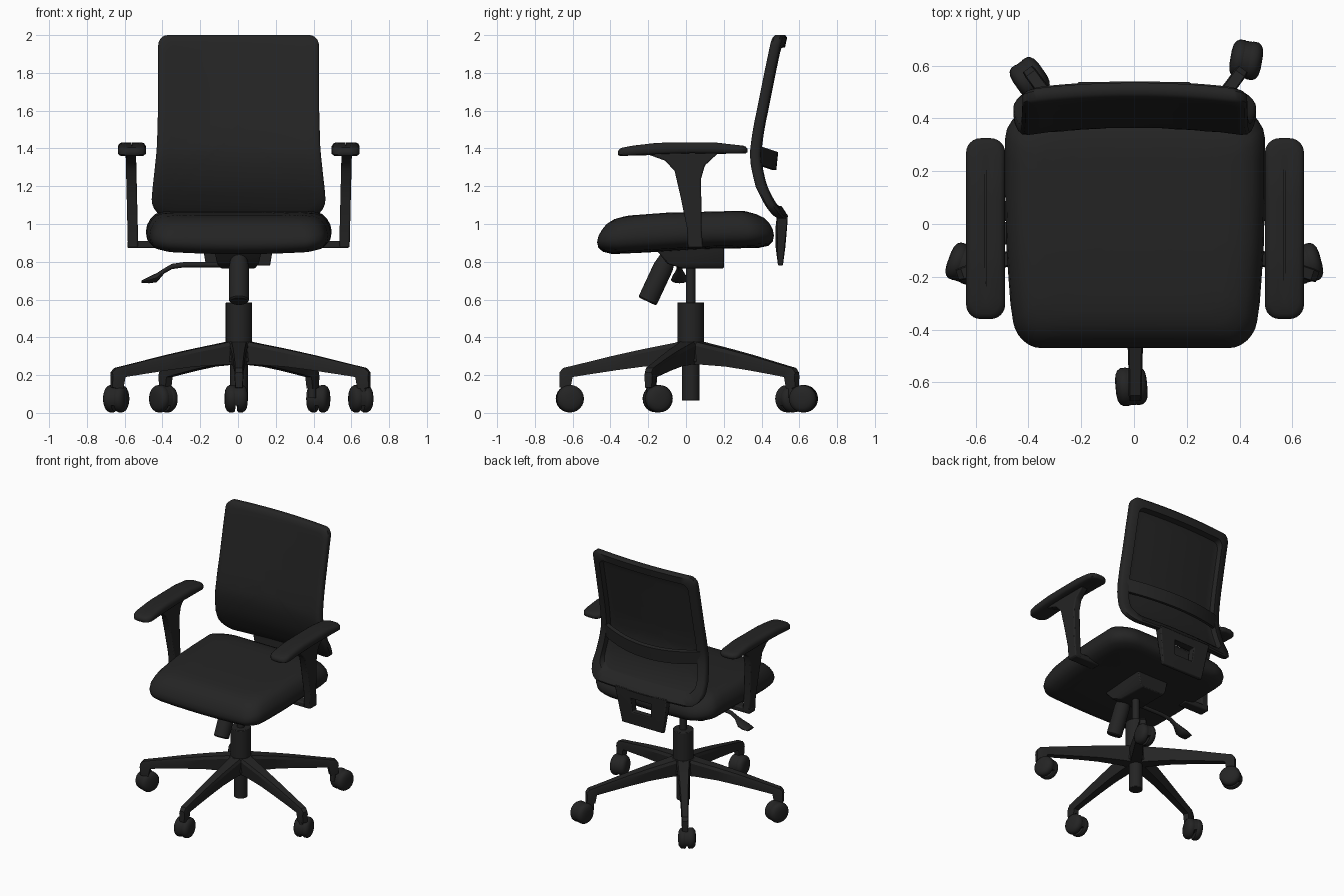
import bpy, bmesh, math
from mathutils import Matrix, Vector

if "Cube" in bpy.data.objects:
    bpy.data.objects.remove(bpy.data.objects["Cube"])

black = bpy.data.materials.new("charcoal black")
black.diffuse_color = (0.0175, 0.0175, 0.0175, 1)
black.use_nodes = True
black.node_tree.nodes["Principled BSDF"].inputs["Base Color"].default_value = black.diffuse_color


def lerp(table, t):
    """Piecewise-linear lookup in ((t, value), ...)."""
    if t <= table[0][0]:
        return table[0][1]
    for (a, va), (b, vb) in zip(table, table[1:]):
        if t <= b:
            return va + (vb - va) * (t - a) / (b - a)
    return table[-1][1]


def loft(name, rings, loop=False, bevel=0, matrix=None, angle=40):
    """Skin a list of equal-length rings; cap the ends unless looped."""
    bm = bmesh.new()
    vs = [[bm.verts.new(p) for p in r] for r in rings]
    n = len(vs[0])
    for a, b in zip(vs, vs[1:] + (vs[:1] if loop else [])):
        for i in range(n):
            j = (i + 1) % n
            bm.faces.new((a[i], a[j], b[j], b[i]))
    if not loop:
        bm.faces.new(vs[0])
        bm.faces.new(vs[-1])
    if matrix:
        bm.transform(matrix)
    bmesh.ops.recalc_face_normals(bm, faces=bm.faces)
    me = bpy.data.meshes.new(name)
    bm.to_mesh(me)
    bm.free()
    ob = bpy.data.objects.new(name, me)
    bpy.context.collection.objects.link(ob)
    me.materials.append(black)
    bpy.ops.object.select_all(action='DESELECT')
    ob.select_set(True)
    bpy.context.view_layer.objects.active = ob
    bpy.ops.object.shade_smooth_by_angle(angle=math.radians(angle))
    if bevel:
        m = ob.modifiers.new("bevel", 'BEVEL')
        m.width, m.segments = bevel, 2
    return ob


def rounded_rect(hx, y0, y1, r0, r1, n=10):
    """Outline with corner radius r0 at y0 and r1 at y1, straight edges split."""
    pts = []
    for cx, cy, r, a0 in ((hx - r0, y0 + r0, r0, -90), (hx - r1, y1 - r1, r1, 0),
                          (r1 - hx, y1 - r1, r1, 90), (r0 - hx, y0 + r0, r0, 180)):
        for k in range(7):
            a = math.radians(a0 + 15 * k)
            pts.append((cx + r * math.cos(a), cy + r * math.sin(a)))
    out = []
    for i, p in enumerate(pts):
        q = pts[(i + 1) % len(pts)]
        steps = n if i % 7 == 6 else 1
        out += [(p[0] + (q[0] - p[0]) * k / steps, p[1] + (q[1] - p[1]) * k / steps)
                for k in range(steps)]
    return out


def inset(outline, d, hx, y0, y1):
    c, h = (y0 + y1) / 2, (y1 - y0) / 2
    return [(x * (1 - d / hx), c + (y - c) * (1 - d / h)) for x, y in outline]


def cushion(name, outline, size, rings, bottom, top, cx=0, bow=0):
    """Pad whose rings (inset, height fraction) lie between two height curves."""
    def height(x, y, f):
        low = lerp(bottom, y) + bow * (x / size[0]) ** 2
        return low + f * (lerp(top, y) - low)
    loft(name, [[(x + cx, y, height(x, y, f)) for x, y in inset(outline, d, *size)]
                for d, f in rings], angle=60)


def circle(r, z, n=24, c=(0, 0)):
    return [(c[0] + r * math.cos(2 * math.pi * k / n),
             c[1] + r * math.sin(2 * math.pi * k / n), z) for k in range(n)]


def box(name, x, y, z, bevel=0.008, matrix=None):
    return loft(name, [[(x[0], y[0], h), (x[1], y[0], h), (x[1], y[1], h), (x[0], y[1], h)]
                       for h in z], bevel=bevel, matrix=matrix)


# Seat cushion
seat_w = ((-0.47, 0.91), (-0.3, 0.96), (-0.1, 0.99), (0.1, 1), (0.35, 1), (0.47, 0.95))
seat = [(x * lerp(seat_w, y), y) for x, y in rounded_rect(0.492, -0.47, 0.465, 0.1, 0.14)]
cushion("seat", seat, (0.492, -0.47, 0.465),
        [(0.4, 0), (0.25, 0), (0.08, 0), (0.03, 0.06), (0.006, 0.2), (0, 0.38), (0.006, 0.58),
         (0.025, 0.78), (0.05, 0.91), (0.09, 0.98)] + [(0.14 + 0.06 * k, 1) for k in range(6)],
        ((-0.47, 0.845), (-0.38, 0.84), (-0.1, 0.855), (0.1, 0.868), (0.47, 0.875)),
        ((-0.47, 0.99), (-0.4, 1.025), (-0.3, 1.045), (-0.1, 1.06), (0.3, 1.07), (0.47, 1.035)),
        cx=0.004, bow=0.02)

# Curved backrest: front panel, raised rim and recessed back in one shell
back_y = ((1.03, 0.46), (1.1, 0.415), (1.2, 0.365), (1.3, 0.34), (1.38, 0.332), (1.5, 0.348),
          (1.6, 0.368), (1.8, 0.408), (2.0, 0.45))
back_w = ((1.03, 1.0), (1.15, 1.0), (1.25, 0.975), (1.4, 0.94), (1.6, 0.928), (2.0, 0.925))


def back_front(x, z):
    return lerp(back_y, z) + 0.03 * (1 - (x / 0.44) ** 2)


size = (0.46, 1.03, 2.0)
back = [(x * lerp(back_w, z), z) for x, z in rounded_rect(*size, 0.1, 0.055, 14)]
inner = [0.078 + 0.048 * k for k in range(8)]
rings = [(d, 0) for d in reversed(inner)] + [(0.04, 0), (0.012, 0.003), (0, 0.015), (0, 0.045),
         (0.012, 0.058), (0.064, 0.058), (0.072, 0.02)] + [(d, 0.018) for d in inner]
loft("backrest", [[(x + 0.003, back_front(x, z) + o, z) for x, z in inset(back, d, *size)]
                  for d, o in rings], angle=50)

# Lumbar band bowed out behind the backrest
band = []
for k in range(17):
    x = -0.4 + 0.05 * k
    s = (x / 0.4) ** 2
    y, z = 0.488 - 0.09 * s, 1.285 + 0.03 * s
    band.append([(x, y - 0.03, z), (x, y - 0.01, z), (x, y, z + 0.095), (x, y - 0.03, z + 0.1)])
loft("lumbar_band", band)

# Bracket joining seat and backrest, with a rectangular opening
outer = ((-0.215, 1.05), (0.215, 1.05), (0.17, 0.78), (-0.17, 0.78))
hole = ((-0.085, 0.985), (0.085, 0.985), (0.075, 0.88), (-0.075, 0.88))
bf = ((0.78, 0.487), (0.93, 0.468), (1.08, 0.485))
bb = ((0.78, 0.513), (0.93, 0.533), (1.08, 0.54))
loft("back_bracket", [[(x, lerp(t, z), z) for x, z in o]
                      for o, t in ((outer, bf), (outer, bb), (hole, bb), (hole, bf))],
     loop=True, bevel=0.006)

# Armrests: pad, flared stem and foot
stem = ((-0.22, 1.375), (-0.11, 1.335), (-0.06, 1.28), (-0.03, 1.15), (0.005, 0.98), (0.01, 0.875),
        (0.09, 0.875), (0.082, 0.98), (0.08, 1.24), (0.1, 1.31), (0.17, 1.375))
pad = rounded_rect(0.074, -0.36, 0.325, 0.055, 0.055)
for side, word in ((-1, "left"), (1, "right")):
    cushion(word + "_arm_pad", pad, (0.074, -0.36, 0.325),
            [(0.072, 0), (0.05, 0), (0.012, 0), (0, 0.2), (0, 0.65), (0.008, 0.9), (0.02, 1),
             (0.05, 1), (0.072, 1)],
            ((-0.36, 1.358), (-0.2, 1.368), (0, 1.375), (0.325, 1.372)),
            ((-0.36, 1.4), (-0.28, 1.415), (-0.15, 1.43), (0.15, 1.432), (0.325, 1.412)),
            cx=side * 0.566 + 0.004)
    loft(word + "_arm_stem", [[(side * (x + 0.012 * (z - 0.88) / 0.5) + 0.004, y, z)
                               for y, z in stem] for x in (0.532, 0.587)], bevel=0.008)
    box(word + "_arm_foot", sorted((side * 0.38, side * 0.585)), (0.012, 0.088), (0.872, 0.91))

# Tilt mechanism, tension knob and height lever under the seat
loft("tilt_mechanism", [[(-w, y0, z), (w, y0, z), (w, 0.2, z), (-w, 0.2, z)]
                        for w, y0, z in ((0.09, -0.02, 0.765), (0.11, -0.1, 0.79), (0.13, -0.17, 0.88))],
     bevel=0.006)
slope = Matrix.Translation((0.005, -0.205, 0.59)) @ Matrix.Rotation(math.radians(-25), 4, 'X')
loft("tension_knob", [circle(r, z) for r, z in
                      ((0.045, 0), (0.053, 0.008), (0.053, 0.2), (0.04, 0.27))], matrix=slope)
loft("height_lever", [[(x, -0.035 + hy * math.cos(k * math.pi / 6), z + hz * math.sin(k * math.pi / 6))
                       for k in range(12)] for x, z, hy, hz in
                      ((-0.03, 0.785, 0.014, 0.014), (-0.28, 0.785, 0.014, 0.014),
                       (-0.35, 0.775, 0.014, 0.014), (-0.39, 0.752, 0.018, 0.014),
                       (-0.43, 0.716, 0.04, 0.024), (-0.47, 0.704, 0.045, 0.018),
                       (-0.51, 0.695, 0.038, 0.006))])

# Gas column on the swivel axis
hub = (0.005, 0.025)
for name, r, z0, z1 in (("gas_piston", 0.025, 0.57, 0.79), ("column_sleeve", 0.07, 0.34, 0.585),
                        ("base_hub", 0.078, 0.27, 0.375), ("column_bottom", 0.047, 0.065, 0.3)):
    loft(name, [circle(r, z0, 32, hub), circle(r, z1, 32, hub)], bevel=0.004)

# Five-star base
legs = ((0.02, 0.385, 0.255, 0.05), (0.1, 0.368, 0.255, 0.046), (0.25, 0.338, 0.245, 0.038),
        (0.4, 0.305, 0.225, 0.032), (0.55, 0.268, 0.202, 0.027), (0.625, 0.25, 0.19, 0.025),
        (0.637, 0.247, 0.13, 0.025), (0.675, 0.238, 0.13, 0.025), (0.695, 0.215, 0.135, 0.022))
reach = (1, 1.045, 1.0, 1.0, 1.02)
for k in range(5):
    place = Matrix.Translation((*hub, 0)) @ Matrix.Rotation(math.radians(72 * k - 90), 4, 'Z')
    place = place @ Matrix.Diagonal((reach[k], 1, 1, 1))
    loft(f"base_leg_{k + 1}", [[(r, -w * 0.8, t), (r, w * 0.8, t), (r, w, t - 0.02), (r, w * 0.8, b),
                               (r, -w * 0.8, b), (r, -w, t - 0.02)] for r, t, b, w in legs],
         matrix=place, angle=25)

# Twin-wheel casters with a hood over the gap
wheel = ((0.006, 0.05), (0.008, 0.068), (0.016, 0.073), (0.036, 0.072), (0.048, 0.064),
         (0.056, 0.05), (0.06, 0.025))
arc = [(0.071 * math.cos(math.radians(a)), 0.071 * math.sin(math.radians(a)))
       for a in range(-30, 211, 15)]
for k, (x, y, yaw) in enumerate(((-0.01, -0.615, 5), (0.65, -0.15, 15), (0.425, 0.622, -10),
                                 (-0.395, 0.552, 35), (-0.645, -0.15, -20)), 1):
    place = Matrix.Translation((x, y, 0.075)) @ Matrix.Rotation(math.radians(yaw), 4, 'Z')
    for side, word in ((-1, "left"), (1, "right")):
        turn = place @ Matrix.Rotation(math.radians(90 * side), 4, 'Y')
        loft(f"caster_{k}_{word}_wheel", [circle(r, z) for z, r in wheel], matrix=turn)
    loft(f"caster_{k}_hood", [[(s, p, q) for p, q in arc] for s in (-0.02, 0.02)], matrix=place)
    a, r = math.radians(72 * (k - 1) - 90), 0.66 * reach[k - 1]
    tip = (hub[0] + r * math.cos(a), hub[1] + r * math.sin(a))
    loft(f"caster_{k}_stem", [circle(0.02, 0.08, 16, tip), circle(0.02, 0.16, 16, tip)])
